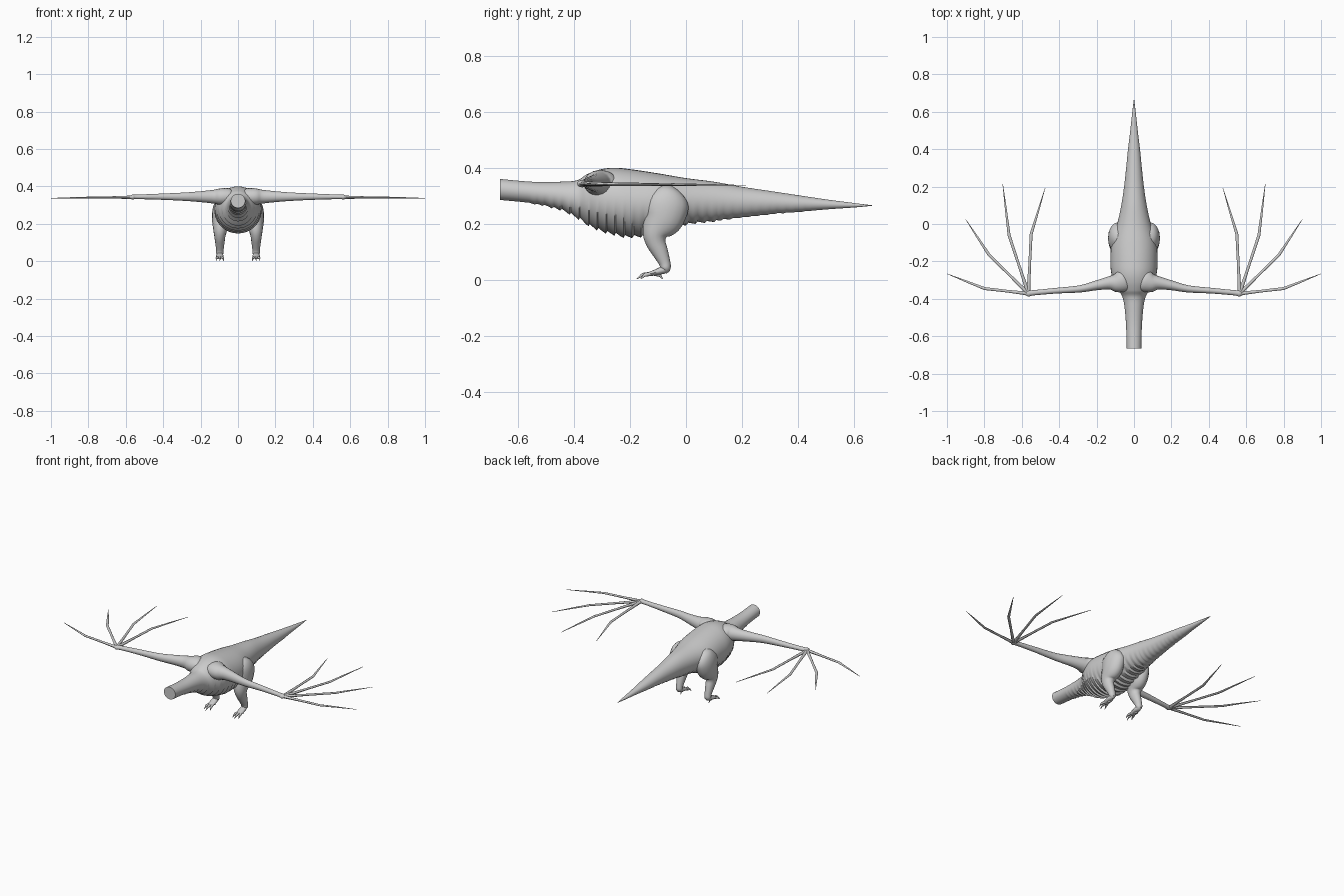
import bpy, bmesh, math
from mathutils import Vector

cube = bpy.data.objects.get("Cube")
if cube:
    bpy.data.objects.remove(cube)

grey = bpy.data.materials.new("plain_grey")
grey.use_nodes = True
GREY = (0.6, 0.6, 0.6, 1)
grey.diffuse_color = GREY
grey.node_tree.nodes["Principled BSDF"].inputs["Base Color"].default_value = GREY


def smooth_path(rows, steps):
    """Catmull-Rom interpolation through rows of numbers."""
    out = []
    for i in range(len(rows) - 1):
        a, b = rows[max(i - 1, 0)], rows[i]
        c, d = rows[i + 1], rows[min(i + 2, len(rows) - 1)]
        for s in range(steps):
            t = s / steps
            out.append([q + 0.5 * t * (r - p + t * (2 * p - 5 * q + 4 * r - w
                        + t * (3 * (q - r) + w - p)))
                        for p, q, r, w in zip(a, b, c, d)])
    return out + [list(rows[-1])]


def skin(name, rings, angle=50):
    """Bridge closed rings of points into a capped, smooth-shaded surface."""
    bm = bmesh.new()
    loops = [[bm.verts.new(p) for p in ring] for ring in rings]
    n = len(loops[0])
    for a, b in zip(loops, loops[1:]):
        for k in range(n):
            bm.faces.new((a[k], a[(k + 1) % n], b[(k + 1) % n], b[k]))
    bm.faces.new(loops[0])
    bm.faces.new(loops[-1])
    bmesh.ops.recalc_face_normals(bm, faces=bm.faces)
    mesh = bpy.data.meshes.new(name)
    bm.to_mesh(mesh)
    bm.free()
    mesh.materials.append(grey)
    obj = bpy.data.objects.new(name, mesh)
    bpy.context.collection.objects.link(obj)
    bpy.ops.object.select_all(action="DESELECT")
    obj.select_set(True)
    bpy.context.view_layer.objects.active = obj
    bpy.ops.object.shade_smooth_by_angle(angle=math.radians(angle))
    return obj


def limb(name, rows, side, sign, n=12, steps=4):
    """Sweep an ellipse along x, y, z, side radius, other radius."""
    path = smooth_path(rows, steps) if steps > 1 else rows
    pts = [Vector((p[0] * sign, p[1], p[2])) for p in path]
    rings = []
    for i, p in enumerate(pts):
        along = (pts[min(i + 1, len(pts) - 1)] - pts[max(i - 1, 0)]).normalized()
        across = along.cross(side).normalized()
        u = across.cross(along).normalized()
        ra, rb = max(path[i][3], 0.0008), max(path[i][4], 0.0008)
        rings.append([p + u * ra * math.cos(math.tau * k / n)
                      + across * rb * math.sin(math.tau * k / n) for k in range(n)])
    return skin(name, rings)


# Neck, trunk and tail: y, top, bottom, half width
PROFILE = [
    (-.665, .36, .285, .039), (-.55, .35, .273, .042), (-.45, .35, .25, .05),
    (-.39, .355, .222, .062), (-.355, .376, .2, .082), (-.31, .393, .178, .108),
    (-.26, .4, .163, .122), (-.2, .395, .153, .126), (-.1, .38, .165, .12),
    (0, .363, .198, .09), (.1, .35, .21, .068), (.2, .332, .222, .053),
    (.3, .317, .234, .042), (.4, .302, .242, .032), (.5, .287, .251, .02),
    (.6, .274, .258, .009), (.665, .266, .264, .001)]


def body_ring(y, top, bottom, half, n=36):
    mid, h = (top + bottom) / 2, (top - bottom) / 2
    # Belly scutes: saw-toothed ridges that fade toward neck and tail
    fade = max(0, 1 - ((y + .2) / .4) ** 2)
    ridge = (0.003 + 0.011 * fade) * min(1, h / .04) * (((y + .7) / .032) % 1 - .5)
    if y < -.56 or y > .45:
        ridge = 0
    ring = []
    for k in range(n):
        a = math.tau * k / n
        under = max(0, -math.sin(a)) ** 1.2
        scale = 1 + under * ridge / h
        ring.append((half * math.cos(a) * scale, y, mid + h * math.sin(a) * scale))
    return ring


skin("body", [body_ring(*r) for r in smooth_path(PROFILE, 12)])

UP, ACROSS = Vector((0, 0, 1)), Vector((1, 0, 0))
# Finger joint and tip positions in plan
FINGERS = [((.8, -.345), (1, -.266)), ((.775, -.165), (.9, .025)),
           ((.668, -.06), (.702, .215)), ((.55, -.055), (.475, .193))]

for sign, label in ((1, "left"), (-1, "right")):
    # Shoulder and arm
    limb(label + "_wing_arm", [
        (.025, -.29, .345, .02, .03), (.05, -.3, .345, .045, .06),
        (.09, -.314, .345, .045, .052), (.13, -.315, .345, .037, .036),
        (.2, -.328, .345, .029, .026), (.29, -.347, .345, .022, .019),
        (.42, -.357, .345, .016, .015), (.54, -.368, .344, .012, .014),
        (.565, -.372, .343, .013, .017), (.58, -.374, .342, .005, .007)],
        UP, sign, 16)
    # Wing fingers
    for i, ((jx, jy), (tx, ty)) in enumerate(FINGERS):
        limb(f"{label}_wing_finger_{i + 1}", [
            (.565, -.372, .342, .009, .01),
            ((.565 + jx) / 2, (jy - .372) / 2, .341, .006, .007),
            (jx, jy, .34, .005, .008),
            ((jx + tx) / 2, (jy + ty) / 2, .339, .003, .005),
            (tx, ty, .337, .001, .001)], UP, sign, 8, 1)
    # Thigh, shin and ankle
    limb(label + "_leg", [
        (.078, -.06, .335, .008, .015), (.082, -.064, .315, .036, .05),
        (.087, -.07, .275, .049, .08), (.09, -.082, .22, .049, .074),
        (.095, -.108, .17, .038, .049), (.097, -.108, .135, .03, .036),
        (.097, -.093, .1, .025, .029), (.097, -.077, .062, .02, .021),
        (.097, -.073, .04, .019, .018), (.097, -.078, .026, .008, .009)],
        ACROSS, sign, 16)
    # Foot
    limb(label + "_foot", [
        (.097, -.06, .042, .01, .01), (.097, -.08, .035, .017, .014),
        (.097, -.11, .026, .02, .01), (.097, -.13, .02, .017, .008),
        (.097, -.137, .018, .006, .004)], ACROSS, sign)
    # Clawed toes: three forward, one back
    for i, (dx, y) in enumerate(((-.02, -.162), (0, -.176), (.02, -.162), (0, -.083))):
        knuckle = -.118 + (y + .118) * .55
        limb(f"{label}_toe_{i + 1}", [
            (.097 + dx * .4, -.118, .022, .007, .007),
            (.097 + dx * .8, knuckle, .018, .007, .007),
            (.097 + dx * .9, knuckle + (y - knuckle) * .4, .014, .004, .005),
            (.097 + dx, y, .002, .001, .001)], ACROSS, sign, 8, 2)
